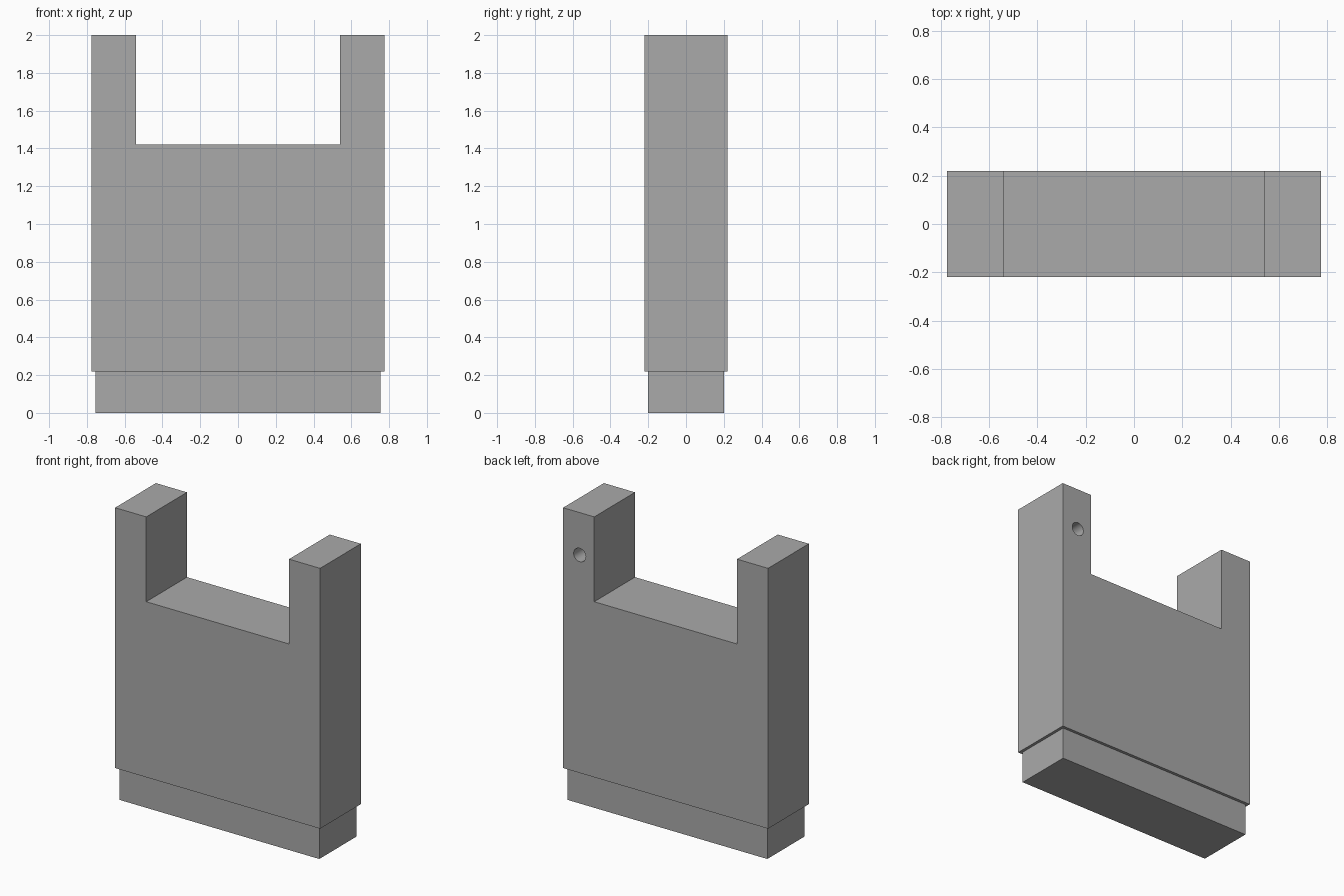
import bpy
import bmesh
from math import radians
from mathutils import Matrix, Vector

cube = bpy.data.objects.get("Cube")
if cube:
    bpy.data.objects.remove(cube, do_unlink=True)

# One flat grey for the whole model
GREY = (0.4, 0.4, 0.4, 1.0)
grey = bpy.data.materials.new("plain grey")
grey.use_nodes = True
grey.diffuse_color = GREY
grey.node_tree.nodes["Principled BSDF"].inputs["Base Color"].default_value = GREY


def add_object(name, bm):
    bmesh.ops.recalc_face_normals(bm, faces=bm.faces)
    mesh = bpy.data.meshes.new(name)
    bm.to_mesh(mesh)
    bm.free()
    mesh.materials.append(grey)
    obj = bpy.data.objects.new(name, mesh)
    bpy.context.collection.objects.link(obj)
    return obj


def extruded_profile(name, half_profile, half_depth):
    """Mirror a right-hand (x, z) profile and extrude it along y."""
    outline = half_profile + [(-x, z) for x, z in reversed(half_profile)]
    bm = bmesh.new()
    face = bm.faces.new([bm.verts.new((x, -half_depth, z)) for x, z in outline])
    ext = bmesh.ops.extrude_face_region(bm, geom=[face])
    moved = [v for v in ext["geom"] if isinstance(v, bmesh.types.BMVert)]
    bmesh.ops.translate(bm, verts=moved, vec=Vector((0, 2 * half_depth, 0)))
    return add_object(name, bm)


# Foot: plain narrower block
extruded_profile("foot", [(0.755, 0), (0.755, 0.22)], 0.2)

# Body: slab with a wide notch that leaves two upright arms
body = extruded_profile(
    "notched_body", [(0.775, 0.22), (0.775, 2), (0.54, 2), (0.54, 1.42)], 0.22)

# Blind round hole in the back of the left arm
bm = bmesh.new()
bmesh.ops.create_cone(
    bm, cap_ends=True, segments=32, radius1=0.046, radius2=0.046, depth=0.44,
    matrix=Matrix.Translation((0.65, 0.22, 1.71)) @ Matrix.Rotation(radians(90), 4, "X"))
cutter = add_object("hole_cutter", bm)
cutter.hide_render = True
cutter.hide_set(True)

drill = body.modifiers.new("drill", "BOOLEAN")
drill.operation = "DIFFERENCE"
drill.solver = "EXACT"
drill.object = cutter

# Apply the cut, then smooth only the hole wall
bpy.context.view_layer.objects.active = body
body.select_set(True)
bpy.ops.object.modifier_apply(modifier=drill.name)
bpy.data.objects.remove(cutter, do_unlink=True)
bpy.ops.object.shade_smooth_by_angle(angle=radians(30))
